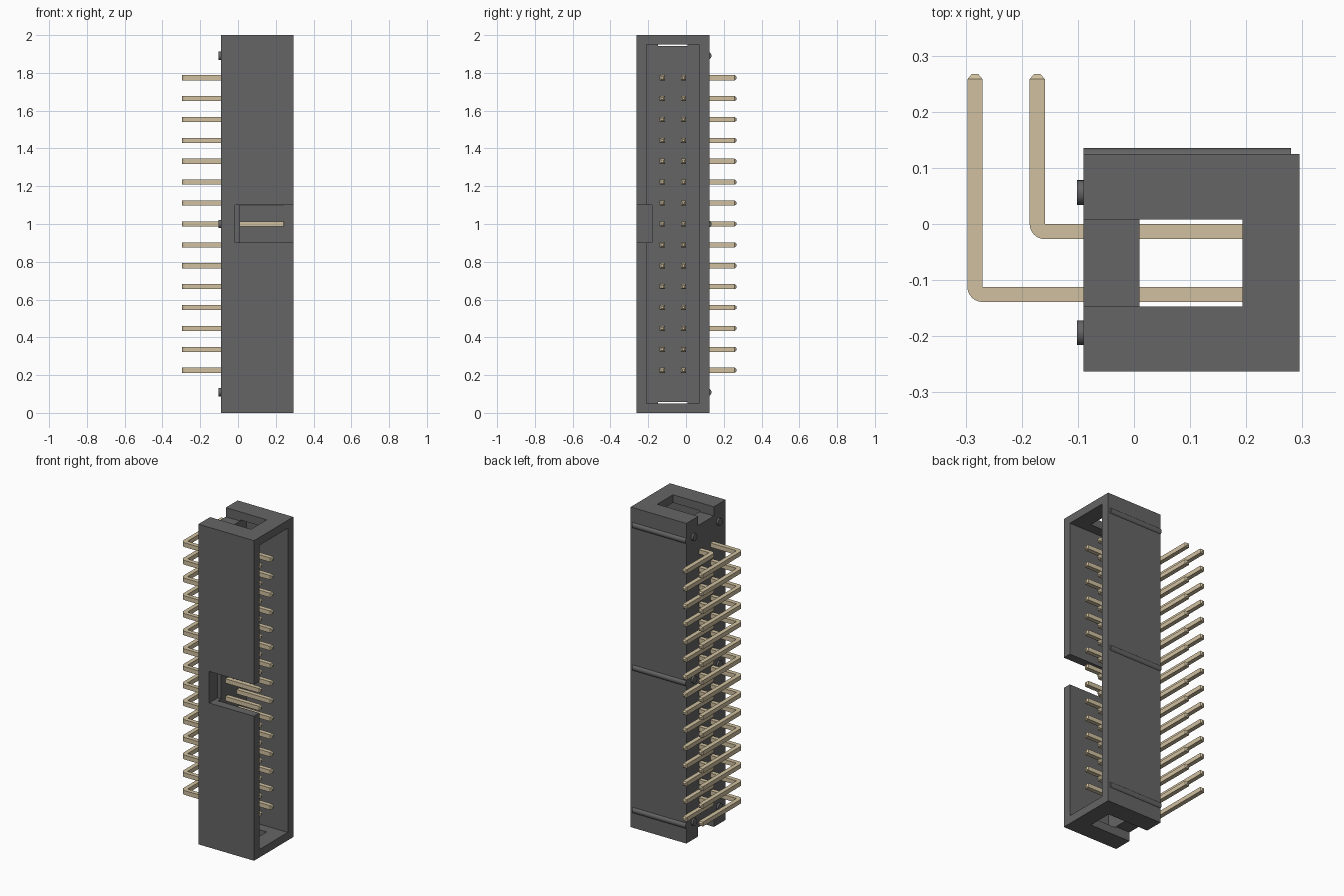
import bpy, bmesh, math

if "Cube" in bpy.data.objects:
    bpy.data.objects.remove(bpy.data.objects["Cube"])

def material(name, rgb):
    m = bpy.data.materials.new(name)
    m.diffuse_color = (*rgb, 1)
    m.use_nodes = True
    m.node_tree.nodes["Principled BSDF"].inputs["Base Color"].default_value = m.diffuse_color
    return m

PLASTIC = material("dark_plastic", (0.13, 0.13, 0.13))
METAL = material("pin_metal", (0.63, 0.53, 0.35))

def add_object(name, bm, mat=PLASTIC):
    bmesh.ops.recalc_face_normals(bm, faces=bm.faces)
    me = bpy.data.meshes.new(name)
    bm.to_mesh(me)
    bm.free()
    me.materials.append(mat)
    ob = bpy.data.objects.new(name, me)
    bpy.context.collection.objects.link(ob)
    return ob

def box(name, x, y, z):
    bm = bmesh.new()
    bmesh.ops.create_cube(bm, size=1)
    for v in bm.verts:
        v.co = [r[0] if c < 0 else r[1] for c, r in zip(v.co, (x, y, z))]
    return add_object(name, bm)

def rod(name, x0, x1, y, z, r):
    bpy.ops.mesh.primitive_cylinder_add(vertices=32, radius=r, depth=x1 - x0,
        location=((x0 + x1) / 2, y, z), rotation=(0, math.pi / 2, 0))
    ob = bpy.context.object
    ob.name = name
    ob.data.materials.append(PLASTIC)
    bpy.ops.object.shade_smooth_by_angle(angle=math.radians(30))

# housing: block with an open cavity, key notch, end windows and end grooves
housing = box("housing", (-0.09, 0.295), (-0.263, 0.125), (0, 2))
slot_y = (-0.147, 0.008)
cutters = [
    box("cavity_cutter", (0.01, 0.5), (-0.21, 0.07), (0.05, 1.95)),
    box("key_notch_cutter", (-0.015, 0.5), (-0.4, -0.18), (0.903, 1.1)),
    box("end_window_cutter", (0.01, 0.193), slot_y, (-0.2, 2.2)),
    box("top_groove_cutter", (-0.3, 0.1), slot_y, (1.943, 2.3)),
    box("bottom_groove_cutter", (-0.3, 0.1), slot_y, (-0.3, 0.057)),
]
bpy.context.view_layer.objects.active = housing
for c in cutters:
    mod = housing.modifiers.new("cut", 'BOOLEAN')
    mod.operation = 'DIFFERENCE'
    mod.solver = 'EXACT'
    mod.object = c
    bpy.ops.object.modifier_apply(modifier=mod.name)
    bpy.data.objects.remove(c)

# rounded ribs on the back wall and standoff pegs on the board side
for i, z in enumerate((0.11, 1.0, 1.89)):
    rod(f"rib_{i}", -0.09, 0.28, 0.115, z, 0.02)
    for j, y in enumerate((-0.194, 0.056)):
        rod(f"peg_{i}_{j}", -0.102, -0.08, y, z, 0.022)

# right-angle pins: square section swept round the bend, tapered tips
def pin_row(name, y, leg_x, h=0.0135, tip=0.006):
    ix, iy = leg_x + h, y + h
    sections = [((0.25, y + tip), (0.25, y - tip), tip),
                ((0.241, iy), (0.241, y - h), h)]
    for k in range(7):
        a = -math.pi / 2 * (1 + k / 6)
        sections.append(((ix, iy), (ix + 2 * h * math.cos(a), iy + 2 * h * math.sin(a)), h))
    sections += [((ix, 0.258), (leg_x - h, 0.258), h),
                 ((leg_x + tip, 0.267), (leg_x - tip, 0.267), tip)]
    bm = bmesh.new()
    rings = [[bm.verts.new((*p, s)) for p, s in ((i, -t), (o, -t), (o, t), (i, t))]
             for i, o, t in sections]
    for a, b in zip(rings, rings[1:]):
        for k in range(4):
            n = (k + 1) % 4
            bm.faces.new((a[k], a[n], b[n], b[k]))
    bm.faces.new(rings[0])
    bm.faces.new(rings[-1])
    bmesh.ops.remove_doubles(bm, verts=bm.verts, dist=1e-5)
    ob = add_object(name, bm, METAL)
    ob.location.z = 0.226
    arr = ob.modifiers.new("repeat", 'ARRAY')
    arr.count = 15
    arr.use_relative_offset = False
    arr.use_constant_offset = True
    arr.constant_offset_displace = (0, 0, 0.1106)

pin_row("inner_pins", -0.0135, -0.1725)
pin_row("outer_pins", -0.1255, -0.2835)
